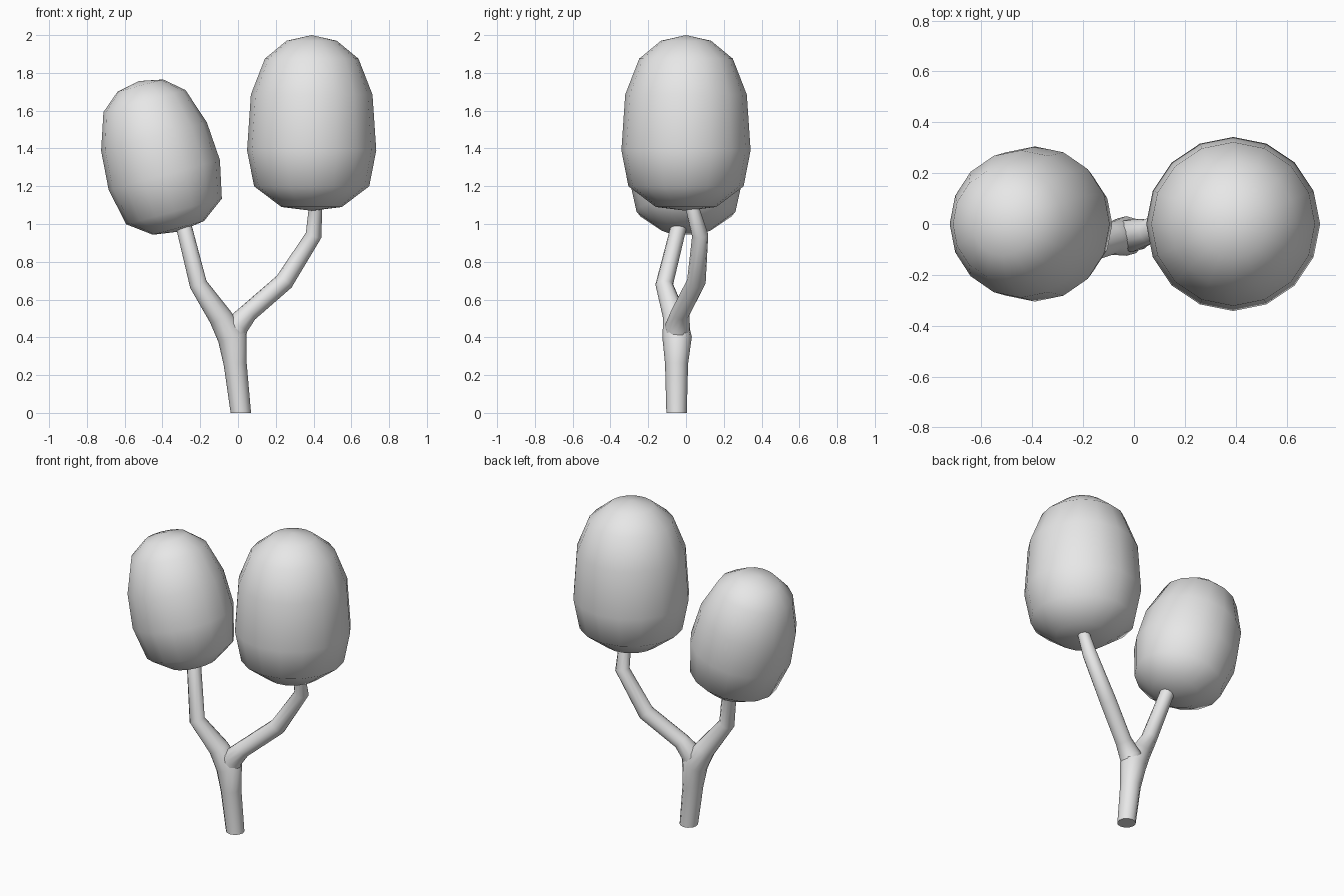
import bpy, bmesh, math
from mathutils import Vector, Matrix

old = bpy.data.objects.get("Cube")
if old:
    bpy.data.objects.remove(old, do_unlink=True)

GREY = (0.8, 0.8, 0.8, 1.0)
mat = bpy.data.materials.new("plain grey")
mat.use_nodes = True
mat.diffuse_color = GREY
mat.node_tree.nodes["Principled BSDF"].inputs["Base Color"].default_value = GREY


def loft(name, stations, sides, flat_base=False):
    """Skin round rings (x, y, z, radius) along a path; zero radius is a pole."""
    bm = bmesh.new()
    points = [Vector(s[:3]) for s in stations]
    up = Vector((0, 0, 1))
    rings = []
    for i, (p, s) in enumerate(zip(points, stations)):
        if s[3] == 0:
            rings.append([bm.verts.new(p)])
            continue
        tangent = Vector()
        if i > 0:
            tangent += (p - points[i - 1]).normalized()
        if i < len(points) - 1:
            tangent += (points[i + 1] - p).normalized()
        if i == 0 and flat_base:
            tangent = up
        turn = up.rotation_difference(tangent)
        ring = []
        for k in range(sides):
            a = math.tau * k / sides
            ring.append(bm.verts.new(p + turn @ Vector((math.cos(a), math.sin(a), 0)) * s[3]))
        rings.append(ring)
    for a, b in zip(rings, rings[1:]):
        for k in range(sides):
            n = (k + 1) % sides
            if len(a) == 1:
                bm.faces.new((a[0], b[n], b[k]))
            elif len(b) == 1:
                bm.faces.new((a[k], a[n], b[0]))
            else:
                bm.faces.new((a[k], a[n], b[n], b[k]))
    for ring in (rings[0], rings[-1]):
        if len(ring) > 1:
            bm.faces.new(ring)
    bmesh.ops.recalc_face_normals(bm, faces=bm.faces)
    mesh = bpy.data.meshes.new(name)
    bm.to_mesh(mesh)
    bm.free()
    mesh.materials.append(mat)
    obj = bpy.data.objects.new(name, mesh)
    bpy.context.collection.objects.link(obj)
    bpy.ops.object.select_all(action='DESELECT')
    obj.select_set(True)
    bpy.context.view_layer.objects.active = obj
    bpy.ops.object.shade_smooth_by_angle(angle=math.radians(65))
    return obj


def crown(name, base, tilt, profile):
    """Faceted egg of foliage from (radius, height) pairs, leaning sideways."""
    obj = loft(name, [(0, 0, h, r) for r, h in profile], 16)
    obj.data.transform(Matrix.Translation(base) @ Matrix.Rotation(math.radians(tilt), 4, 'Y'))
    return obj


# Trunk running on into the shorter branch
loft("trunk_and_right_branch", [
    (0.015, -0.05, 0, 0.054), (-0.015, -0.05, 0.26, 0.061),
    (-0.03, -0.047, 0.4, 0.078), (-0.095, -0.06, 0.51, 0.062),
    (-0.21, -0.115, 0.68, 0.047), (-0.285, -0.04, 0.98, 0.042),
    (-0.3, -0.02, 1.05, 0.036)], 12, flat_base=True)

# Longer branch growing out of the fork
loft("left_branch", [
    (-0.025, -0.048, 0.38, 0.058), (-0.01, -0.045, 0.46, 0.066),
    (0.055, -0.03, 0.53, 0.05), (0.245, 0.055, 0.695, 0.05),
    (0.4, 0.075, 0.94, 0.043), (0.41, 0.035, 1.08, 0.036),
    (0.41, 0.025, 1.13, 0.034)], 12)

# Foliage
crown("left_crown", (0.39, 0, 1.07), 0, [
    (0, 0), (0.16, 0.02), (0.305, 0.13), (0.342, 0.32), (0.322, 0.615),
    (0.248, 0.805), (0.133, 0.9), (0, 0.93)])
crown("right_crown", (-0.31, 0, 0.96), -15, [
    (0, 0), (0.14, 0.02), (0.262, 0.11), (0.305, 0.31), (0.29, 0.52),
    (0.225, 0.715), (0.125, 0.8), (0, 0.825)])
